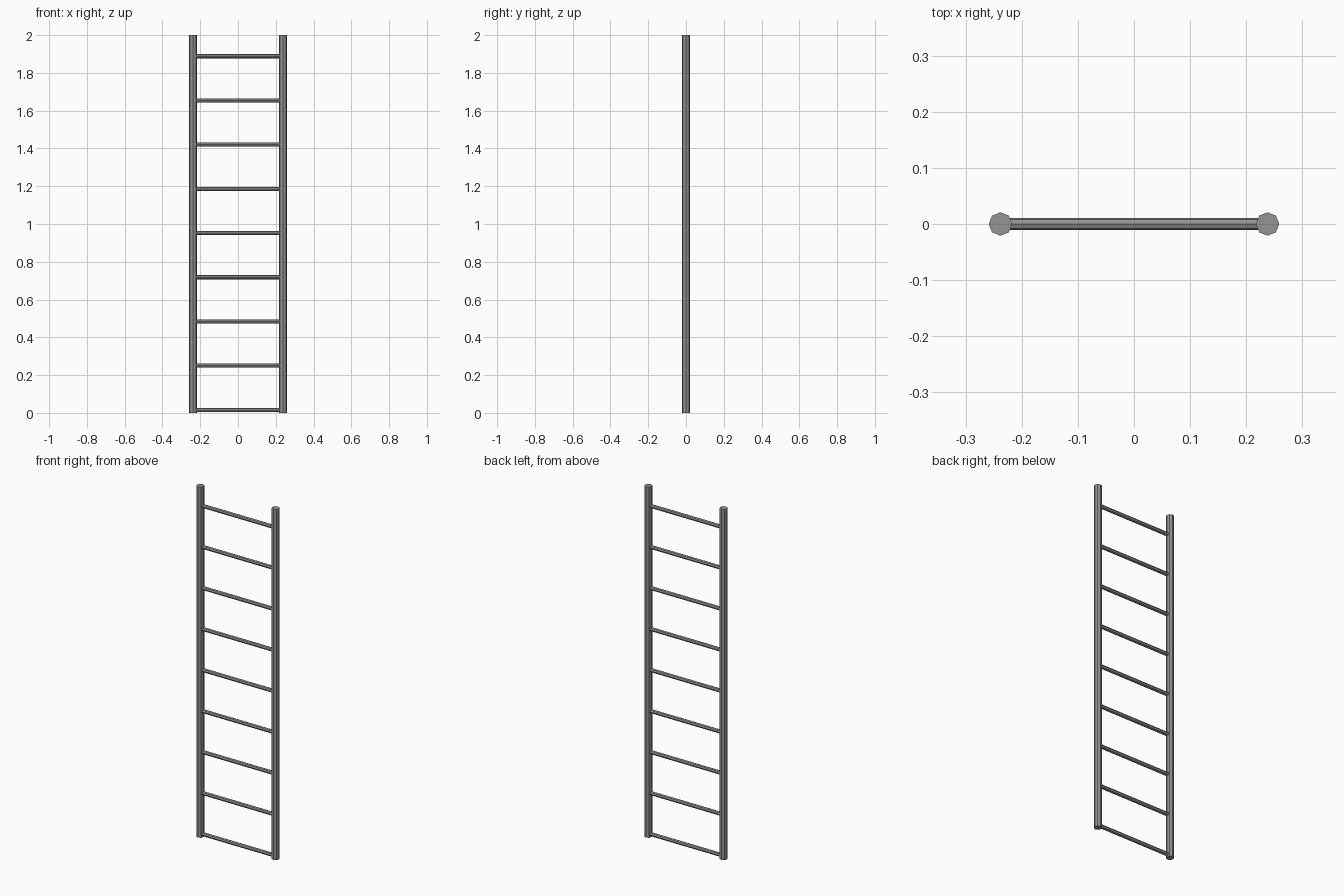
import bpy
from math import pi

cube = bpy.data.objects.get("Cube")
if cube:
    bpy.data.objects.remove(cube, do_unlink=True)

# Single grey metal colour
steel = bpy.data.materials.new("grey_steel")
steel.use_nodes = True
steel.diffuse_color = (0.3, 0.3, 0.3, 1)
steel.node_tree.nodes["Principled BSDF"].inputs["Base Color"].default_value = steel.diffuse_color

RAIL_X, RAIL_RADIUS, HEIGHT = 0.238, 0.021, 2.0
RUNG_RADIUS, RUNG_COUNT, FIRST_RUNG, RUNG_STEP = 0.011, 9, 0.016, 0.234


def bar(name, radius, length, location, rotation=(0, 0, 0)):
    """Flat-shaded octagonal bar."""
    bpy.ops.mesh.primitive_cylinder_add(vertices=8, radius=radius, depth=length,
                                        location=location, rotation=rotation)
    obj = bpy.context.object
    obj.name = name
    obj.data.materials.append(steel)
    return obj


# Upright side rails
for side, sign in (("left", 1), ("right", -1)):
    bar(side + "_rail", RAIL_RADIUS, HEIGHT, (sign * RAIL_X, 0, HEIGHT / 2))

# Evenly spaced rungs, ending inside the rails
for i in range(RUNG_COUNT):
    bar(f"rung_{i + 1}", RUNG_RADIUS, 2 * RAIL_X,
        (0, 0, FIRST_RUNG + i * RUNG_STEP), (0, pi / 2, 0))
